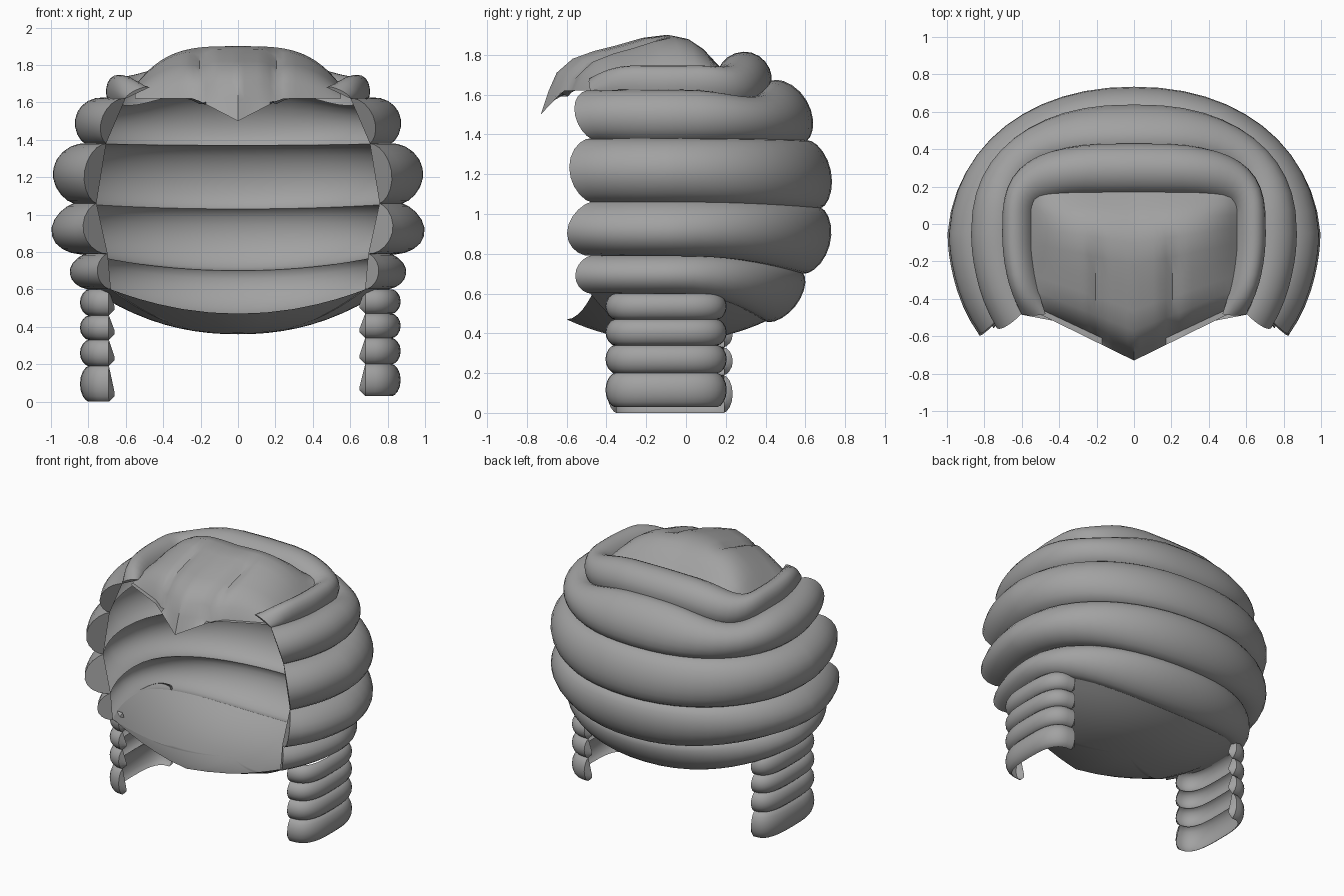
import bpy
from math import sin, cos, pi, exp, radians
from mathutils import Vector

if "Cube" in bpy.data.objects:
    bpy.data.objects.remove(bpy.data.objects["Cube"])

UP = Vector((0, 0, 1))
GREY = bpy.data.materials.new("dark_grey_hair")
GREY.diffuse_color = (0.36, 0.36, 0.36, 1)
GREY.use_nodes = True
GREY.node_tree.nodes["Principled BSDF"].inputs["Base Color"].default_value = GREY.diffuse_color


def grid_object(name, rows, closed=False):
    """Make a smooth sheet from equally long rows of points."""
    n = len(rows[0])
    verts = [p for row in rows for p in row]
    faces = []
    for i in range(len(rows) - 1):
        for j in range(n if closed else n - 1):
            k = (j + 1) % n
            faces.append((i * n + j, i * n + k, (i + 1) * n + k, (i + 1) * n + j))
    mesh = bpy.data.meshes.new(name)
    mesh.from_pydata(verts, [], faces)
    mesh.validate()
    mesh.materials.append(GREY)
    ob = bpy.data.objects.new(name, mesh)
    bpy.context.collection.objects.link(ob)
    bpy.ops.object.select_all(action='DESELECT')
    ob.select_set(True)
    bpy.context.view_layer.objects.active = ob
    bpy.ops.object.shade_smooth_by_angle(angle=radians(40))
    return ob


def section(lo, hi, out, bulge, n=10):
    """Rounded roll profile swelling from the chord lo-hi."""
    c = hi - lo
    nrm = (out * c.z - UP * c.dot(out)).normalized()
    return [lo + c * (1 - cos(pi * i / n)) / 2 + nrm * bulge * sin(pi * i / n) ** 1.25
            for i in range(n + 1)]


# Seams between the rolls: half width, back y, side z, back z, squareness, corner dip
SEAMS = [(0.79, 0.40, 0.60, 0.46, 0.95, 0),
         (0.81, 0.59, 0.79, 0.70, 0.95, 0),
         (0.88, 0.68, 1.06, 1.03, 0.95, 0),
         (0.82, 0.61, 1.38, 1.37, 0.90, 0),
         (0.70, 0.43, 1.62, 1.67, 0.70, 0.06),
         (0.55, 0.17, 1.68, 1.74, 0.35, 0)]
Y0 = -0.05


def seam_point(seam, q):
    """Horseshoe position: q = 0 at the back, +-1 at the front ends."""
    X, yb, zs, zb, p, dip = seam
    s, a = (1 if q >= 0 else -1), abs(q)
    if a <= 0.6:
        t = a / 0.6 * pi / 2
        x = X * sin(t) ** p
        y = Y0 + (yb - Y0) * max(cos(t), 0) ** p
        z = zs + (zb - zs) * cos(t) ** 2 - dip * sin(2 * t) ** 2
    else:
        v = (a - 0.6) / 0.4
        x, y, z = X * (1 - 0.14 * v * v), Y0 - 0.43 * v, zs
    return Vector((s * x, y, z))


def outward(q):
    s, a = (1 if q >= 0 else -1), abs(q)
    if a <= 0.6:
        t = a / 0.6 * pi / 2
        return Vector((s * sin(t), cos(t), 0))
    v = (a - 0.6) / 0.4
    return Vector((s, -1.2 * v ** 3, 0)).normalized()


# Five stacked hair rolls around the head
N = 40
QS = [-1 + 2 * i / N for i in range(N + 1)]
bulges = [(0.10, 0.07), (0.155, 0.09), (0.14, 0.085), (0.11, 0.10), (0.10, 0.11)]
for i, (b_side, b_back) in enumerate(bulges):
    lo, hi = SEAMS[i], SEAMS[i + 1]
    rows = []
    for q in QS:
        w = min(abs(q) / 0.6, 1) ** 2
        b = b_back + (b_side - b_back) * w
        if i == 4:  # top roll fades out toward the face
            b *= 1 - 0.8 * max(0, (abs(q) - 0.8) / 0.2) ** 2
        rows.append(section(seam_point(lo, q), seam_point(hi, q), outward(q), b))
    for q, at in ((-1, 0), (1, len(rows) + 1)):
        rows.insert(at, section(seam_point(lo, q), seam_point(hi, q), outward(q), 0))
    grid_object("hair_roll_%d" % (i + 1), rows)

# Bowl closing the underside, with a front lip
rim = [seam_point(SEAMS[0], q) for q in QS]
ex = rim[-1].x
for i in range(1, 14):
    u = cos(pi * i / 14)
    rim.append(Vector((ex * u, -0.47 - 0.13 * (1 - abs(u)), 0.60 - 0.13 * (1 - u * u))))
centre = Vector((0, -0.08, 0.36))
rows = []
for i in range(11):
    s = max(1 - i / 10, 0.0005)
    rows.append([Vector((centre.x + (p.x - centre.x) * s,
                         centre.y + (p.y - centre.y) * s,
                         centre.z + (p.z - centre.z) * s ** 2.2)) for p in rim])
grid_object("nape_bowl", rows, closed=True)

# Crown and pointed forelock: y, z along the middle, and z along the sides
CROWN = [(0.17, 1.74, 1.70), (0.08, 1.83, 1.69), (0.0, 1.88, 1.69), (-0.1, 1.90, 1.69),
         (-0.22, 1.885, 1.69), (-0.34, 1.85, 1.68), (-0.46, 1.82, 1.67),
         (-0.57, 1.78, 1.66), (-0.65, 1.71, 1.64), (-0.69, 1.62, 1.62), (-0.73, 1.50, 1.62)]
rows = []
for k, (y, zc, ze) in enumerate(CROWN):
    row = []
    f = (0.17 - y) / 0.90
    for j in range(33):
        u = -1 + j / 16
        a = abs(u)
        yf = -0.46 - 0.27 * (1 - a)
        x = 0.55 * u
        z = ze + (zc - ze) * (1 - a ** 3.5)
        if k >= 9:
            z = zc + (ze - zc) * min(1, a / 0.42)
        if 4 <= k <= 9:
            z -= 0.03 * exp(-((abs(x) - 0.2) / 0.04) ** 2)
        row.append(Vector((x, 0.17 + (yf - 0.17) * f, z)))
    rows.append(row)
grid_object("crown_forelock", rows)


# Hanging side locks made of four small rolls each, open on the inside
def side_lock(name, side, x_in, depth, y_mid, half, levels):
    for i in range(len(levels) - 1):
        rows = []
        for j in range(19):
            t = -pi / 2 + pi * j / 18
            c, s = max(cos(t), 0), sin(t)
            sg = 1 if s >= 0 else -1
            x = x_in + depth * c ** 0.65
            y = y_mid + half * sg * abs(s) ** 0.65
            out = Vector((side * (c + 0.05), s, 0)).normalized()
            rows.append(section(Vector((side * x, y, levels[i])),
                                Vector((side * x, y, levels[i + 1])), out, 0.045, 8))
        # pointed inward tips
        for at, y in ((0, y_mid - half), (len(rows) + 1, y_mid + half)):
            lo = Vector((side * (x_in - 0.03), y, levels[i] + 0.03))
            hi = lo + UP * 0.02
            rows.insert(at, section(lo, hi, Vector((side, 0, 0)), 0, 8))
        grid_object("%s_%d" % (name, i + 1), rows)


side_lock("right_lock", 1, 0.68, 0.145, -0.10, 0.26, [0.03, 0.20, 0.34, 0.47, 0.60])
side_lock("left_lock", -1, 0.69, 0.11, -0.08, 0.27, [0.0, 0.19, 0.33, 0.46, 0.60])
